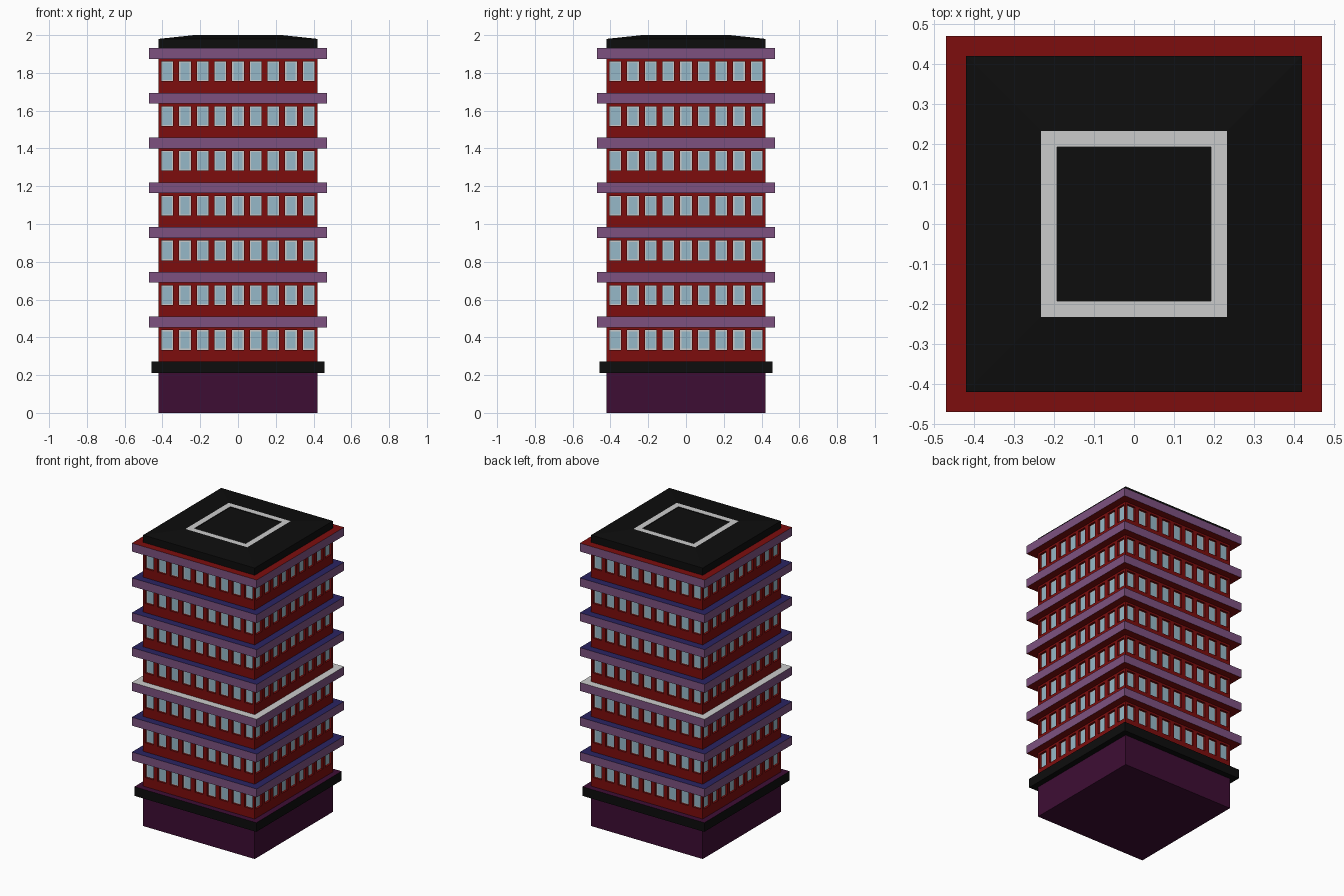
import bpy, bmesh, math
from mathutils import Matrix, Vector

if "Cube" in bpy.data.objects:
    bpy.data.objects.remove(bpy.data.objects["Cube"])


def mat(name, r, g, b):
    m = bpy.data.materials.new(name)
    m.diffuse_color = (r, g, b, 1)
    m.use_nodes = True
    m.node_tree.nodes["Principled BSDF"].inputs["Base Color"].default_value = m.diffuse_color
    return m


RED = mat("brick red", 0.205, 0.004, 0.004)
MAUVE = mat("mauve", 0.205, 0.083, 0.216)
PLUM = mat("dark plum", 0.048, 0.004, 0.034)
BLACK = mat("black", 0.004, 0.004, 0.004)
GLASS = mat("pale blue glass", 0.305, 0.485, 0.578)
NAVY = mat("navy", 0.023, 0.017, 0.12)
WHITE = mat("light grey", 0.6, 0.6, 0.6)


def finish(bm, name, mats):
    me = bpy.data.meshes.new(name)
    bm.to_mesh(me)
    bm.free()
    for m in mats:
        me.materials.append(m)
    ob = bpy.data.objects.new(name, me)
    bpy.context.collection.objects.link(ob)
    return ob


def square_stack(name, rings, mats, idx):
    """Stack of square rings (half width, z); idx = bottom cap, each step, top cap."""
    bm = bmesh.new()
    loops = [[bm.verts.new((sx * h, sy * h, z)) for sx, sy in
              ((-1, -1), (1, -1), (1, 1), (-1, 1))] for h, z in rings]
    bm.faces.new(loops[0][::-1]).material_index = idx[0]
    for a, b, k in zip(loops, loops[1:], idx[1:]):
        for i in range(4):
            j = (i + 1) % 4
            bm.faces.new((a[i], a[j], b[j], b[i])).material_index = k
    bm.faces.new(loops[-1]).material_index = idx[-1]
    return finish(bm, name, mats)


W = 0.42                      # wall half width
PITCH = 0.237                 # storey height
BAND = 0.47                   # ledge half width

# ground floor block and the black canopy with a plum top
square_stack("ground_floor", [(W, 0), (W, 0.212)], [PLUM], [0, 0, 0])
square_stack("canopy", [(0.459, 0.21), (0.459, 0.272)], [BLACK, PLUM], [0, 0, 1])


def storey(name, z0, z1):
    """Four walls with nine recessed framed windows each."""
    bm = bmesh.new()
    win0, win1 = z0 + 0.062, z0 + 0.166
    hw, deep, rim = 0.031, 0.014, 0.006

    for side in range(4):
        rot = Matrix.Rotation(side * math.pi / 2, 3, 'Z')

        def quad(pts, k):
            vs = [bm.verts.new(rot @ Vector((u, d - W, z))) for u, d, z in pts]
            bm.faces.new(vs).material_index = k

        def rect(u0, u1, a, b, d, k):
            quad([(u0, d, a), (u1, d, a), (u1, d, b), (u0, d, b)], k)

        def corners(u0, u1, a, b, d):
            return [(u0, d, a), (u1, d, a), (u1, d, b), (u0, d, b)]

        rect(-W, W, z0, win0, 0, 0)
        rect(-W, W, win1, z1, 0, 0)
        left = -W
        for i in range(9):
            c = (i - 4) * 0.0935
            u0, u1 = c - hw, c + hw
            rect(left, u0, win0, win1, 0, 0)
            left = u1
            outer = corners(u0, u1, win0, win1, 0)
            back = corners(u0, u1, win0, win1, deep)
            inner = corners(u0 + rim, u1 - rim, win0 + rim, win1 - rim, deep)
            for p in range(4):
                q = (p + 1) % 4
                quad([outer[p], outer[q], back[q], back[p]], 0)
                quad([back[p], back[q], inner[q], inner[p]], 1)
            quad(inner, 2)
        rect(left, W, win0, win1, 0, 0)
    bmesh.ops.remove_doubles(bm, verts=bm.verts, dist=1e-5)
    return finish(bm, name, [RED, WHITE, GLASS])


# seven storeys, each topped by a projecting ledge
for f in range(7):
    z = 0.272 + f * PITCH
    storey(f"storey_{f + 1}", z, z + 0.18)
    top = RED if f == 6 else WHITE if f == 2 else NAVY
    square_stack(f"ledge_{f + 1}", [(BAND, z + 0.18), (BAND, z + PITCH)],
                 [RED, MAUVE, top], [0, 1, 2])

# shallow sloped roof with a pale square outline
square_stack("roof", [(W, 1.93), (W, 1.98), (0.233, 2.0), (0.193, 2.0), (0.193, 1.996)],
             [BLACK, WHITE], [0, 0, 0, 1, 0, 0])
